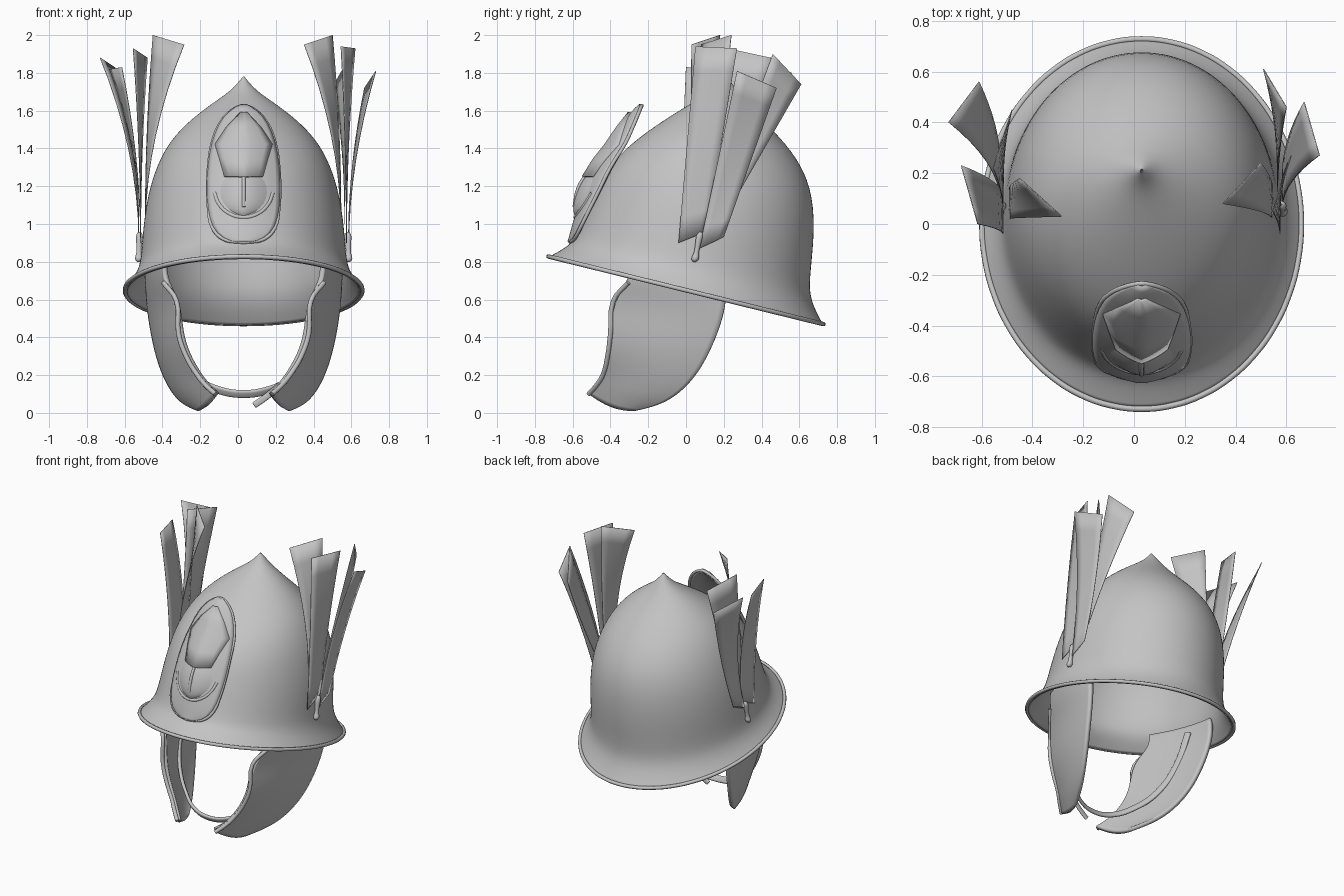
import bpy
from math import sin, cos, pi
from mathutils import Vector

cube = bpy.data.objects.get("Cube")
if cube:
    bpy.data.objects.remove(cube)

CX = 0.03  # centre line of the helmet
metal = bpy.data.materials.new("grey metal")
metal.use_nodes = True
GREY = (0.55, 0.55, 0.55, 1)
metal.diffuse_color = GREY
metal.node_tree.nodes["Principled BSDF"].inputs["Base Color"].default_value = GREY


def add_object(name, data):
    ob = bpy.data.objects.new(name, data)
    bpy.context.collection.objects.link(ob)
    data.materials.append(metal)
    return ob


def loft(name, rows, closed=False, thick=0.0, levels=2, offset=-1):
    """Skin rows of points, then smooth and thicken."""
    n = len(rows[0])
    faces = []
    for r in range(len(rows) - 1):
        for c in range(n if closed else n - 1):
            d = (c + 1) % n
            faces.append((r * n + c, r * n + d, (r + 1) * n + d, (r + 1) * n + c))
    me = bpy.data.meshes.new(name)
    me.from_pydata([p for row in rows for p in row], [], faces)
    me.polygons.foreach_set("use_smooth", [True] * len(faces))
    ob = add_object(name, me)
    if levels:
        sub = ob.modifiers.new("smooth", 'SUBSURF')
        sub.levels = sub.render_levels = levels
        sub.boundary_smooth = 'PRESERVE_CORNERS'
    if thick:
        sol = ob.modifiers.new("thickness", 'SOLIDIFY')
        sol.thickness, sol.offset = thick, offset
    return ob


def tube(name, pts, radius, closed=False, extrude=0.0):
    cu = bpy.data.curves.new(name, 'CURVE')
    cu.dimensions = '3D'
    cu.bevel_depth, cu.bevel_resolution, cu.extrude = radius, 2, extrude
    cu.use_fill_caps = True
    cu.resolution_u = 4
    sp = cu.splines.new('BEZIER')
    sp.bezier_points.add(len(pts) - 1)
    for bp, p in zip(sp.bezier_points, pts):
        bp.co = p
        bp.handle_left_type = bp.handle_right_type = 'AUTO'
    sp.use_cyclic_u = closed
    return add_object(name, cu)


def ring(yf, zf, yb, zb, w, n=32):
    """Tilted ellipse from a front point to a back point."""
    pts = []
    for i in range(n):
        a = 2 * pi * i / n
        t = (1 - cos(a)) / 2
        pts.append((CX + w * sin(a), yf + (yb - yf) * t, zf + (zb - zf) * t))
    return pts


# Bowl: front y, z, back y, z, half width of each ring
bowl = [
    (-.729, .828, .729, .470, .63), (-.66, .865, .695, .53, .59),
    (-.61, .90, .662, .61, .56), (-.58, .95, .656, .70, .545),
    (-.54, 1.04, .684, .93, .535), (-.49, 1.16, .677, 1.15, .51),
    (-.42, 1.30, .612, 1.32, .463), (-.29, 1.43, .50, 1.46, .39),
    (-.12, 1.55, .395, 1.56, .28), (.03, 1.64, .32, 1.64, .165),
    (.13, 1.70, .275, 1.70, .075), (.18, 1.75, .24, 1.75, .028),
    (.205, 1.78, .215, 1.78, .004)]
loft("helmet_bowl", [ring(*r) for r in bowl], closed=True, thick=0.015)
tube("brim_edge", ring(-.728, .828, .728, .470, .628), 0.012, closed=True)

# Front plate: z, half width, y at the edge, y at the middle
plate = [
    (.905, .03, -.61, -.615), (.922, .11, -.59, -.61), (.98, .165, -.56, -.595),
    (1.08, .185, -.51, -.565), (1.18, .19, -.46, -.53), (1.30, .185, -.40, -.475),
    (1.43, .165, -.32, -.385), (1.53, .125, -.275, -.325), (1.59, .075, -.25, -.28),
    (1.625, .01, -.235, -.24)]


def plate_point(x, z, lift=0.0):
    """Point on the plate at x from the centre line and height z."""
    for a, b in zip(plate, plate[1:]):
        if z <= b[0]:
            break
    t = min(1, max(0, (z - a[0]) / (b[0] - a[0])))
    w, ye, ym = (a[k] + (b[k] - a[k]) * t for k in (1, 2, 3))
    u = min(1, abs(x) / w)
    return (CX + x, ym + (ye - ym) * u * u - lift, z)


cols = [i / 4 - 1 for i in range(9)]
loft("front_plate", [[plate_point(u * r[1], r[0]) for u in cols] for r in plate],
     thick=0.025, levels=1, offset=0)
outline = [plate_point(r[1], r[0]) for r in plate]
outline += [plate_point(-r[1], r[0]) for r in reversed(plate)]
tube("plate_edge", outline, 0.01, closed=True)

# Raised emblem: ridged upper shield, soft face with beak and crescent below
shield = [(1.59, .015, .01), (1.51, .09, .016), (1.42, .15, .022), (1.34, .125, .03), (1.25, .10, .035)]
loft("emblem_shield", [[plate_point(u * w, z, .013 + h * (1 - abs(u)))
                        for u in cols] for z, w, h in shield], levels=0, thick=.012, offset=0)
loft("emblem_face", [[plate_point(u * .15 * cos(v), 1.17 + .13 * sin(v),
                                  .006 + .042 * cos(v) * (1 - abs(u) ** 1.5))
                      for u in cols] for v in (-1.5, -1, -.5, 0, .5, 1, 1.5)], levels=1)
tube("emblem_beak", [plate_point(0, z, h) for z, h in ((1.27, .035), (1.19, .045), (1.09, .03))], 0.01)
tube("emblem_crescent", [plate_point(.155 * sin(a), 1.19 - .155 * cos(a), .006)
                         for a in (-1.4, -1, -.5, 0, .5, 1, 1.4)], 0.011)

# Cheek guards: front and back point of each row, x from the centre line
cheek = [
    ((.43, -.30, .80), (.525, .20, .74)), ((.425, -.305, .69), (.52, .218, .63)),
    ((.355, -.385, .59), (.507, .195, .50)), ((.345, -.40, .42), (.478, .135, .34)),
    ((.305, -.415, .30), (.438, .065, .21)), ((.245, -.44, .20), (.387, -.025, .11)),
    ((.20, -.475, .145), (.325, -.13, .042)), ((.15, -.515, .10), (.245, -.27, .01))]
strap = [(.47, .02, .70), (.44, -.06, .48), (.37, -.17, .30), (.25, -.27, .18),
         (.13, -.34, .12), (0, -.36, .10)]
# Socket pin: height and radius of each turned ring
pin = [(.80, .008), (.81, .022), (.83, .02), (.845, .012), (.90, .016), (.94, .021), (.955, .012), (.958, .002)]
for side, label in ((1, "left"), (-1, "right")):
    rows = []
    for i, (f, b) in enumerate(cheek):
        f, b = Vector(f), Vector(b)
        last = i == len(cheek) - 1
        row = []
        for t in (0, .08, .3, .55, .8, 1):
            p = f.lerp(b, t)
            bow = 4 * t * (1 - t)
            p.x += (.012 if last else .03) * bow
            p.z -= .028 * bow * last
            row.append((CX + side * p.x, p.y, p.z))
        rows.append(row)
    loft(label + "_cheek_guard", rows, thick=0.026, offset=side)
    # Raised border along the front edge of the guard
    tube(label + "_cheek_border", [r[0] for r in rows[1:]], 0.013)
    loft(label + "_feather_pin",
         [[(CX + side * (.556 - (z - .8) * .03) + r * cos(k * pi / 6),
            .045 + (z - .8) * .2 + r * sin(k * pi / 6), z) for k in range(12)] for z, r in pin],
         closed=True, levels=1)

# Chin strap with its loose end
path = [(CX + x, y, z) for x, y, z in strap]
path += [(CX - x, y, z) for x, y, z in reversed(strap[:-1])]
tube("chin_strap", path, 0.011, extrude=0.012)
tube("strap_end", [(.22, -.36, .145), (.15, -.37, .085), (.085, -.375, .04)], 0.009, extrude=0.008)


def feather(name, base_x, y0, y1, z0, p, q):
    """Thin vane widening from the socket and curling out to its tip edge p-q."""
    p, q = Vector(p), Vector(q)
    rows = []
    for i in range(9):
        t = i / 8
        row = []
        for s in (0, .25, .5, .75, 1):
            tip = p.lerp(q, s)
            y = y0 + (y1 - y0) * s
            z = z0 + .06 * s
            x = base_x + (tip.x - base_x) * t ** 1.9
            row.append((x, y + (tip.y - y) * t, z + (tip.z - z) * t))
        rows.append(row)
    loft(name, rows, levels=0, thick=0.004, offset=0)


# Feathers: base x, base y range, base z, then the two tip corners
left_base, right_base = .575, -.515
feather("left_feather_inner", left_base - .03, .02, .14, 1.0, (.35, .08, 1.95), (.50, .24, 2.0))
feather("left_feather_front", left_base, -.04, .11, .90, (.545, .05, 1.94), (.62, .27, 1.93))
feather("left_feather_outer", left_base + .01, .07, .20, .87, (.73, .27, 1.81), (.67, .48, 1.72))
feather("left_feather_back", left_base - .01, .12, .22, 1.0, (.60, .46, 1.90), (.51, .61, 1.74))
feather("right_feather_inner", right_base + .025, .02, .14, 1.0, (-.285, .03, 1.95), (-.45, .18, 2.0))
feather("right_feather_front", right_base, -.04, .11, .90, (-.615, 0, 1.83), (-.68, .23, 1.82))
feather("right_feather_mid", right_base, .05, .20, .90, (-.555, .22, 1.93), (-.48, .45, 1.88))
feather("right_feather_back", right_base - .01, .09, .22, .92, (-.73, .40, 1.88), (-.61, .56, 1.80))
